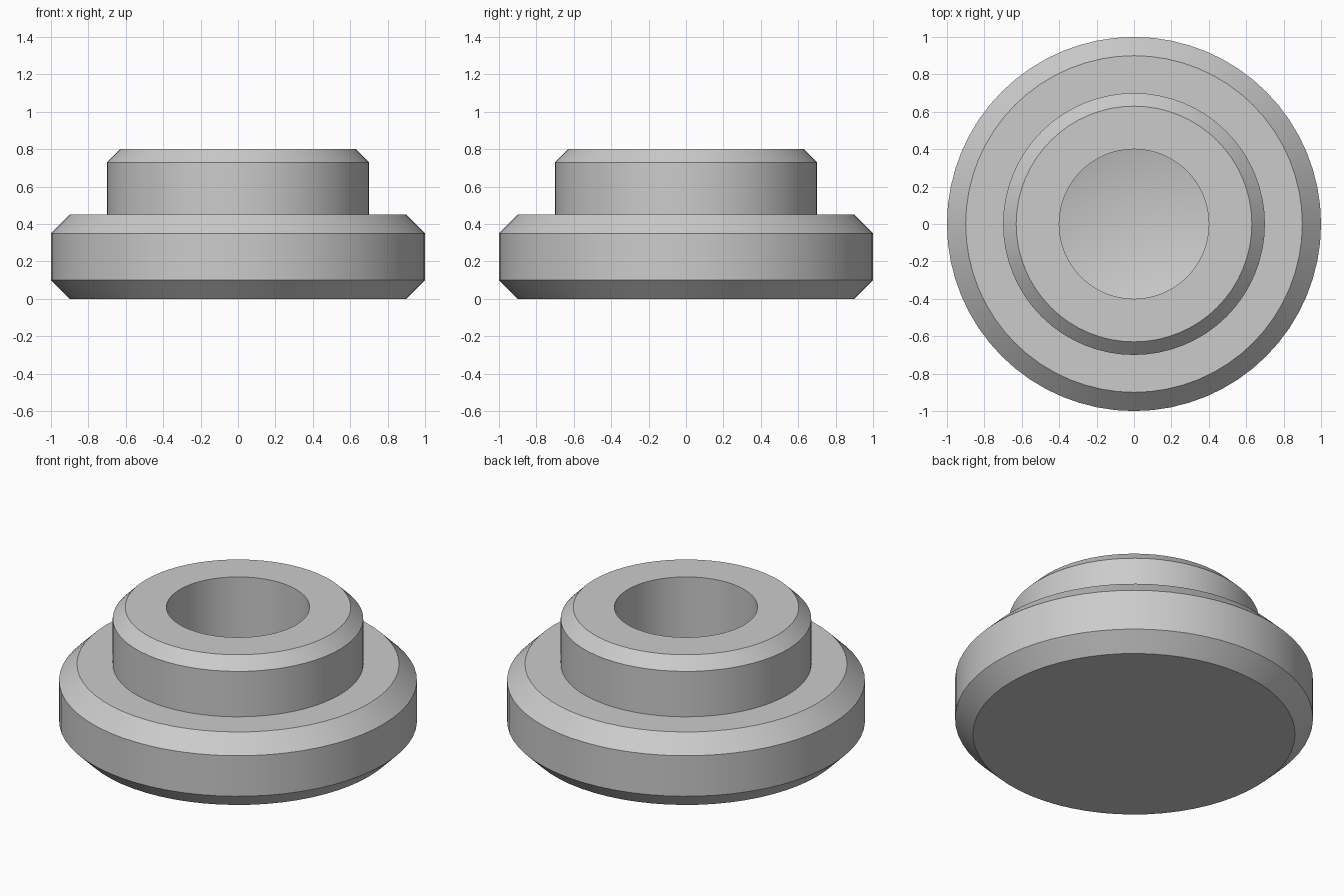
import bpy, bmesh, math

if "Cube" in bpy.data.objects:
    bpy.data.objects.remove(bpy.data.objects["Cube"])

SEGMENTS = 64

# One flat grey for the whole part
grey = bpy.data.materials.new("light grey")
grey.diffuse_color = (0.6, 0.6, 0.6, 1)
grey.use_nodes = True
grey.node_tree.nodes["Principled BSDF"].inputs["Base Color"].default_value = grey.diffuse_color

# Half section (radius, height): base centre, flange, boss, blind bore, conical bore floor
profile = [
    (0, 0), (0.9, 0), (1.0, 0.1), (1.0, 0.35), (0.9, 0.45),
    (0.7, 0.45), (0.7, 0.73), (0.63, 0.8),
    (0.4, 0.8), (0.4, 0.3), (0, 0.2),
]

# Revolve the section around z
bm = bmesh.new()
verts = [bm.verts.new((r, 0, z)) for r, z in profile]
edges = [bm.edges.new(pair) for pair in zip(verts, verts[1:])]
bmesh.ops.spin(bm, geom=verts + edges, cent=(0, 0, 0), axis=(0, 0, 1),
               angle=2 * math.pi, steps=SEGMENTS, use_duplicate=False)
bmesh.ops.remove_doubles(bm, verts=bm.verts, dist=1e-4)
bmesh.ops.recalc_face_normals(bm, faces=bm.faces)

# Flat base as a single face
base = [f for f in bm.faces if all(v.co.z < 1e-4 for v in f.verts)]
bmesh.ops.dissolve_faces(bm, faces=base, use_verts=False)

mesh = bpy.data.meshes.new("flanged_bushing")
bm.to_mesh(mesh)
bm.free()
mesh.materials.append(grey)
bushing = bpy.data.objects.new("flanged_bushing", mesh)
bpy.context.collection.objects.link(bushing)

# Smooth the round walls, keep chamfer edges crisp
bpy.context.view_layer.objects.active = bushing
bushing.select_set(True)
bpy.ops.object.shade_smooth_by_angle(angle=math.radians(12))
